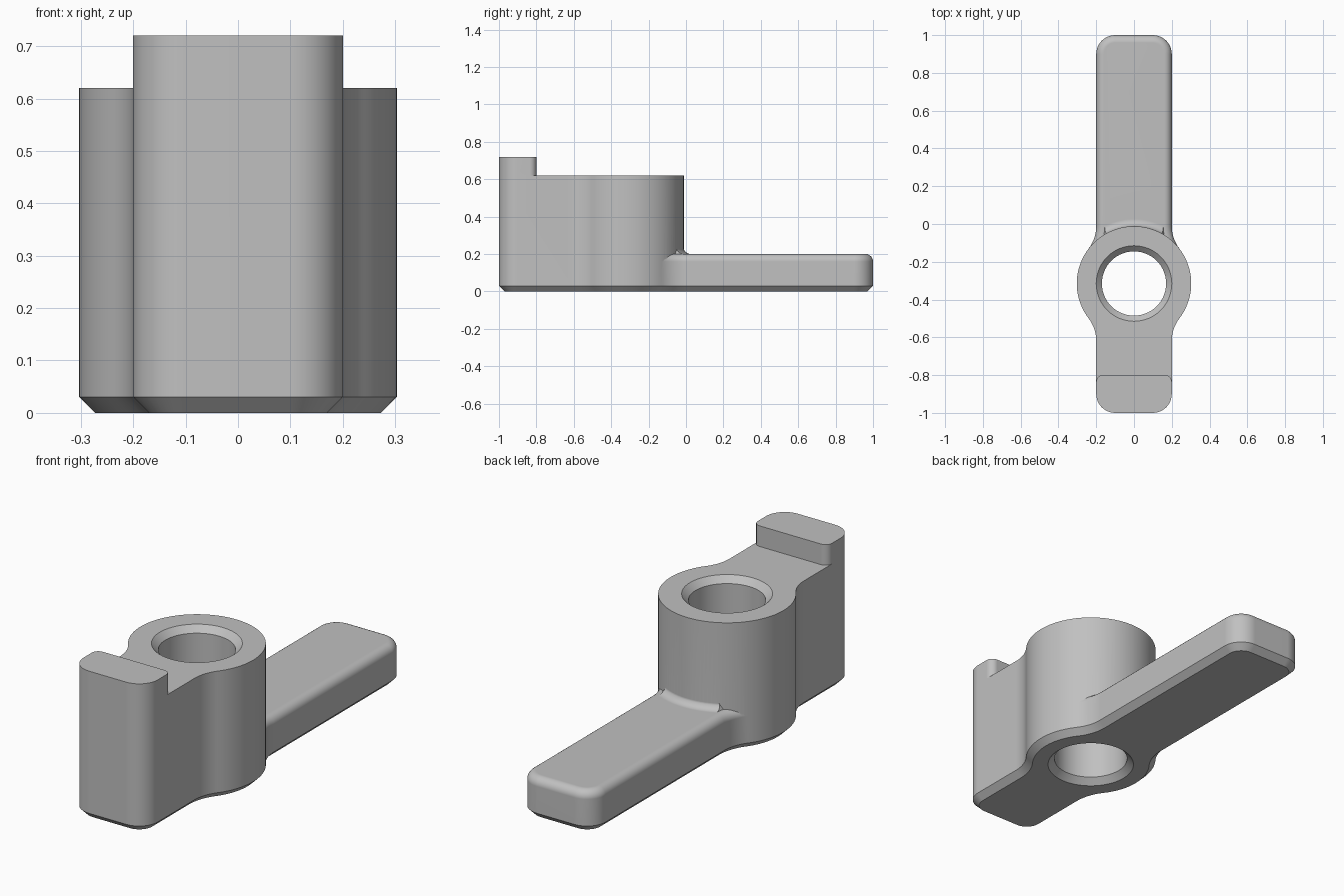
import bpy
import bmesh
from math import sin, cos, pi, atan2, sqrt

cube = bpy.data.objects.get("Cube")
if cube:
    bpy.data.objects.remove(cube, do_unlink=True)

# Main dimensions
HUB_Y, HUB_R = -0.315, 0.303
HALF_W, CORNER, BLEND = 0.2, 0.1, 0.2
ARM_TOP, BODY_TOP, LIP_TOP = 0.2, 0.62, 0.72
CHAMFER, ROUND = 0.03, 0.04
BLEND_X = HALF_W + BLEND
BLEND_DY = sqrt((HUB_R + BLEND) ** 2 - BLEND_X ** 2)
TANGENT = atan2(BLEND_DY, BLEND_X)


def arc(cx, cy, r, a0, a1, n):
    return [(cx + r * cos(a0 + (a1 - a0) * i / n), cy + r * sin(a0 + (a1 - a0) * i / n))
            for i in range(n + 1)]


def mirrored(half):
    """Close a right-hand half outline with its mirror image."""
    return half + [(-x, y) for x, y in reversed(half) if x > 1e-6]


def body_outline(inset=0.0):
    half = arc(HALF_W - CORNER, CORNER - 1, CORNER - inset, -pi / 2, 0, 10)
    half += arc(BLEND_X, HUB_Y - BLEND_DY, BLEND + inset, pi, pi - TANGENT, 12)
    half += arc(0, HUB_Y, HUB_R - inset, -TANGENT, TANGENT, 20)[1:]
    half += arc(0, HUB_Y, HUB_R - inset, TANGENT, pi / 2, 16)[1:]
    return mirrored(half)


def arm_outline(inset=0.0):
    half = arc(BLEND_X, HUB_Y + BLEND_DY, BLEND + inset, pi + TANGENT, pi, 12)
    half += arc(HALF_W - CORNER, 1 - CORNER, CORNER - inset, 0, pi / 2, 10)
    return mirrored(half)


def circle(r):
    return arc(0, HUB_Y, r, 0, 2 * pi, 96)[:-1]


def loft(name, layers):
    """Solid through a stack of (outline, height) layers."""
    bm = bmesh.new()
    rings = [[bm.verts.new((x, y, z)) for x, y in outline] for outline, z in layers]
    for low, high in zip(rings, rings[1:]):
        n = len(low)
        for i in range(n):
            j = (i + 1) % n
            bm.faces.new((low[i], low[j], high[j], high[i]))
    bm.faces.new(rings[0][::-1])
    bm.faces.new(rings[-1])
    bmesh.ops.recalc_face_normals(bm, faces=bm.faces)
    mesh = bpy.data.meshes.new(name)
    bm.to_mesh(mesh)
    bm.free()
    obj = bpy.data.objects.new(name, mesh)
    bpy.context.collection.objects.link(obj)
    return obj


def combine(target, other, operation):
    bpy.ops.object.select_all(action='DESELECT')
    bpy.context.view_layer.objects.active = target
    target.select_set(True)
    mod = target.modifiers.new("combine", 'BOOLEAN')
    mod.operation = operation
    mod.solver = 'EXACT'
    mod.object = other
    bpy.ops.object.modifier_apply(modifier=mod.name)
    bpy.data.objects.remove(other, do_unlink=True)


# Tall body: hub and front block with a chamfered foot
lever = loft("pivot_lever", [(body_outline(CHAMFER), 0), (body_outline(), CHAMFER),
                             (body_outline(), BODY_TOP)])

# Raised lip on the front end
lip_half = arc(HALF_W - CORNER, CORNER - 1, CORNER, -pi / 2, 0, 10)
lip_half += arc(HALF_W - 0.035, -0.835, 0.035, 0, pi / 2, 6)
lip = loft("lip", [(mirrored(lip_half), BODY_TOP), (mirrored(lip_half), LIP_TOP)])

# Low arm with a rounded top edge
arm_layers = [(arm_outline(CHAMFER), 0), (arm_outline(), CHAMFER)]
for i in range(7):
    t = pi / 2 * i / 6
    arm_layers.append((arm_outline(ROUND * (1 - cos(t))), ARM_TOP - ROUND * (1 - sin(t))))
arm = loft("arm", arm_layers)

# Fillet where the arm top meets the hub
collar_layers = [(circle(HUB_R + ROUND), 0.15)]
for i in range(7):
    t = pi / 2 * i / 6
    collar_layers.append((circle(HUB_R - 0.002 + ROUND * (1 - sin(t))),
                          ARM_TOP + ROUND * (1 - cos(t))))
collar = loft("collar", collar_layers)
limit = loft("collar_limit", [(arm_outline(0.045), 0.14), (arm_outline(0.045), ARM_TOP),
                              (arm_outline(0.07), 0.25)])
combine(collar, limit, 'INTERSECT')

# Bore, countersunk at both ends
bore = loft("bore", [(circle(0.22), -0.02), (circle(0.17), 0.03),
                     (circle(0.17), BODY_TOP - 0.03), (circle(0.22), BODY_TOP + 0.02)])

for part in (lip, arm, collar):
    combine(lever, part, 'UNION')
combine(lever, bore, 'DIFFERENCE')

# Material
grey = bpy.data.materials.new("plain grey")
grey.use_nodes = True
colour = (0.53, 0.53, 0.53, 1)
grey.diffuse_color = colour
grey.node_tree.nodes["Principled BSDF"].inputs["Base Color"].default_value = colour
lever.data.materials.clear()
lever.data.materials.append(grey)
for face in lever.data.polygons:
    face.material_index = 0

# Smooth curves, crisp edges
bpy.ops.object.select_all(action='DESELECT')
lever.select_set(True)
bpy.context.view_layer.objects.active = lever
bpy.ops.object.shade_smooth_by_angle(angle=pi / 6)
weighted = lever.modifiers.new("weighted normals", 'WEIGHTED_NORMAL')
weighted.keep_sharp = True
